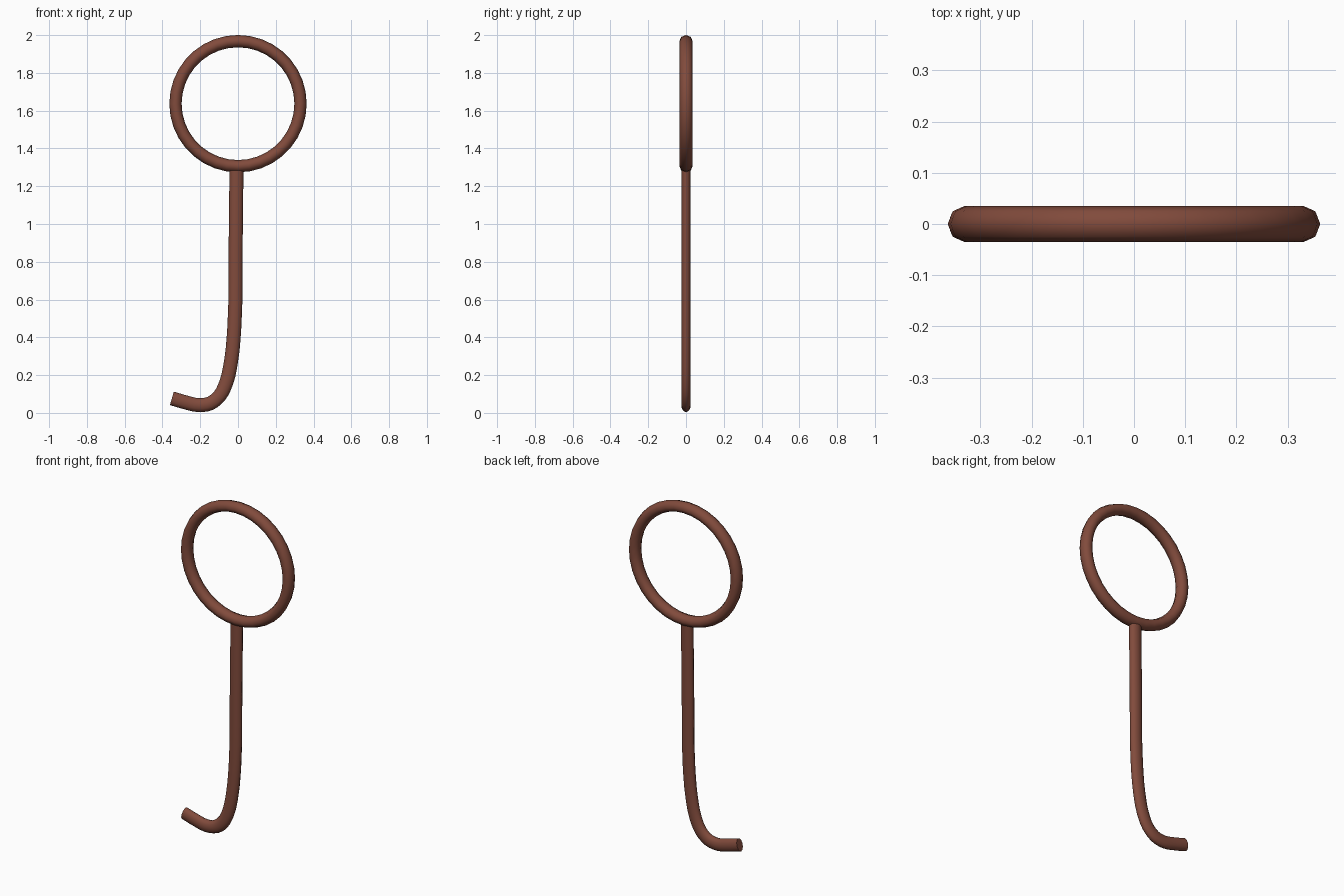
import bpy, bmesh, math
from mathutils import Vector

if "Cube" in bpy.data.objects:
    bpy.data.objects.remove(bpy.data.objects["Cube"])

mat = bpy.data.materials.new("reddish_brown")
mat.diffuse_color = (0.22, 0.07, 0.045, 1)
mat.use_nodes = True
mat.node_tree.nodes["Principled BSDF"].inputs["Base Color"].default_value = mat.diffuse_color


def sweep(name, frames, sides, half_in, half_y, closed):
    """Sweep an ellipse along (point, tangent) frames lying in the xz plane."""
    bm = bmesh.new()
    rings = []
    for p, t in frames:
        n = Vector((t.z, 0, -t.x)).normalized()
        rings.append([bm.verts.new(p + n * half_in * math.cos(a) + Vector((0, half_y * math.sin(a), 0)))
                      for a in (2 * math.pi * k / sides for k in range(sides))])
    count = len(rings)
    for i in range(count if closed else count - 1):
        r, s = rings[i], rings[(i + 1) % count]
        for k in range(sides):
            m = (k + 1) % sides
            bm.faces.new((r[k], r[m], s[m], s[k]))
    if not closed:
        bm.faces.new(rings[0])
        bm.faces.new(rings[-1])
    bmesh.ops.recalc_face_normals(bm, faces=bm.faces)
    mesh = bpy.data.meshes.new(name)
    bm.to_mesh(mesh)
    bm.free()
    mesh.materials.append(mat)
    obj = bpy.data.objects.new(name, mesh)
    bpy.context.collection.objects.link(obj)
    bpy.ops.object.select_all(action='DESELECT')
    obj.select_set(True)
    bpy.context.view_layer.objects.active = obj
    bpy.ops.object.shade_smooth_by_angle(angle=math.radians(60))
    return obj


# Ring handle
ring = []
for i in range(36):
    a = 2 * math.pi * i / 36
    ring.append((Vector((0.331 * math.cos(a), 0, 1.637 + 0.331 * math.sin(a))),
                 Vector((-math.sin(a), 0, math.cos(a)))))
sweep("ring_handle", ring, 8, 0.0325, 0.035, True)

# Shaft curling into the hook: smooth curve through a few centre points
pts = [Vector((x, 0, z)) for x, z in (
    (-0.008, 1.30), (-0.013, 0.85), (-0.019, 0.46), (-0.037, 0.272), (-0.062, 0.161),
    (-0.096, 0.092), (-0.146, 0.051), (-0.207, 0.041), (-0.275, 0.055), (-0.350, 0.077))]
ext = [2 * pts[0] - pts[1]] + pts + [2 * pts[-1] - pts[-2]]


def tangent(i):
    a, b = ext[i] - ext[i - 1], ext[i + 1] - ext[i]
    la, lb = a.length, b.length
    return (a * lb / la + b * la / lb) / (la + lb)


path = []
for i in range(1, len(pts)):
    p, q = ext[i], ext[i + 1]
    d = (q - p).length
    u, v = tangent(i) * d, tangent(i + 1) * d
    for s in range(3 + (i == len(pts) - 1)):
        t = s / 3
        pos = (p * (2*t**3 - 3*t**2 + 1) + u * (t**3 - 2*t**2 + t)
               + q * (3*t**2 - 2*t**3) + v * (t**3 - t**2))
        tan = (p * (6*t*t - 6*t) + u * (3*t*t - 4*t + 1)
               + q * (6*t - 6*t*t) + v * (3*t*t - 2*t))
        path.append((pos, tan))
sweep("hooked_shaft", path, 12, 0.037, 0.025, False)
